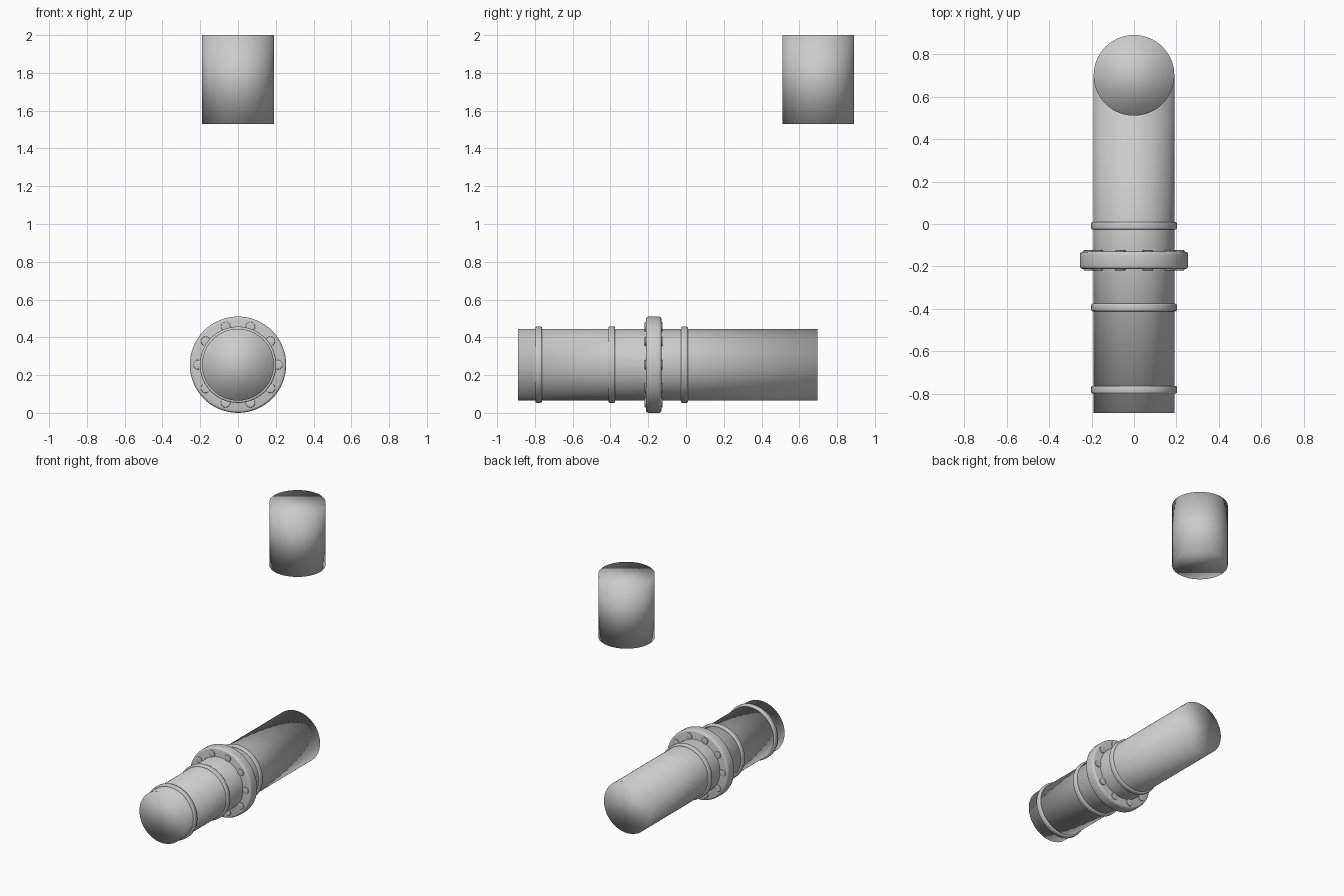
import bpy
import math
from mathutils import Matrix, Vector

cube = bpy.data.objects.get("Cube")
if cube:
    bpy.data.objects.remove(cube, do_unlink=True)

# Single light grey finish
grey = bpy.data.materials.new("light_grey")
grey.use_nodes = True
colour = (0.6, 0.6, 0.6, 1)
grey.diffuse_color = colour
grey.node_tree.nodes["Principled BSDF"].inputs["Base Color"].default_value = colour

AXIS_Z = 0.255
PIPE_R = 0.19
ALONG_Y = Matrix.Rotation(math.pi / 2, 4, 'X')


def cylinder(name, radius, length, centre, turn=ALONG_Y, sides=64, bevel=0.0):
    bpy.ops.mesh.primitive_cylinder_add(vertices=sides, radius=radius, depth=length)
    obj = bpy.context.object
    obj.name = name
    obj.data.transform(turn)
    obj.location = centre
    obj.data.materials.append(grey)
    if bevel:
        mod = obj.modifiers.new("rounded_edges", 'BEVEL')
        mod.width = bevel
        mod.segments = 3
        mod.limit_method = 'ANGLE'
        mod.angle_limit = math.radians(40)
    # Soft shading flows over the rims
    bpy.ops.object.shade_smooth()
    return obj


# Long horizontal pipe and the separate upright section
cylinder("horizontal_pipe", PIPE_R, 1.585, (0, -0.0975, AXIS_Z))
cylinder("upright_pipe", PIPE_R, 0.47, (0, 0.70, 1.765), Matrix.Identity(4))

# Narrow bands around the pipe
for name, y in (("front_band", -0.78), ("middle_band", -0.393), ("rear_band", -0.008)):
    cylinder(name, 0.202, 0.036, (0, y, AXIS_Z), bevel=0.008)

# Bolted flange
FLANGE_Y = -0.171
cylinder("flange", 0.255, 0.082, (0, FLANGE_Y, AXIS_Z), bevel=0.014)
for i in range(10):
    a = math.tau * i / 10
    offset = Vector((math.cos(a), 0, math.sin(a))) * 0.212
    cylinder(f"flange_bolt_{i + 1}", 0.025, 0.095,
             Vector((0, FLANGE_Y, AXIS_Z)) + offset, sides=16, bevel=0.003)
